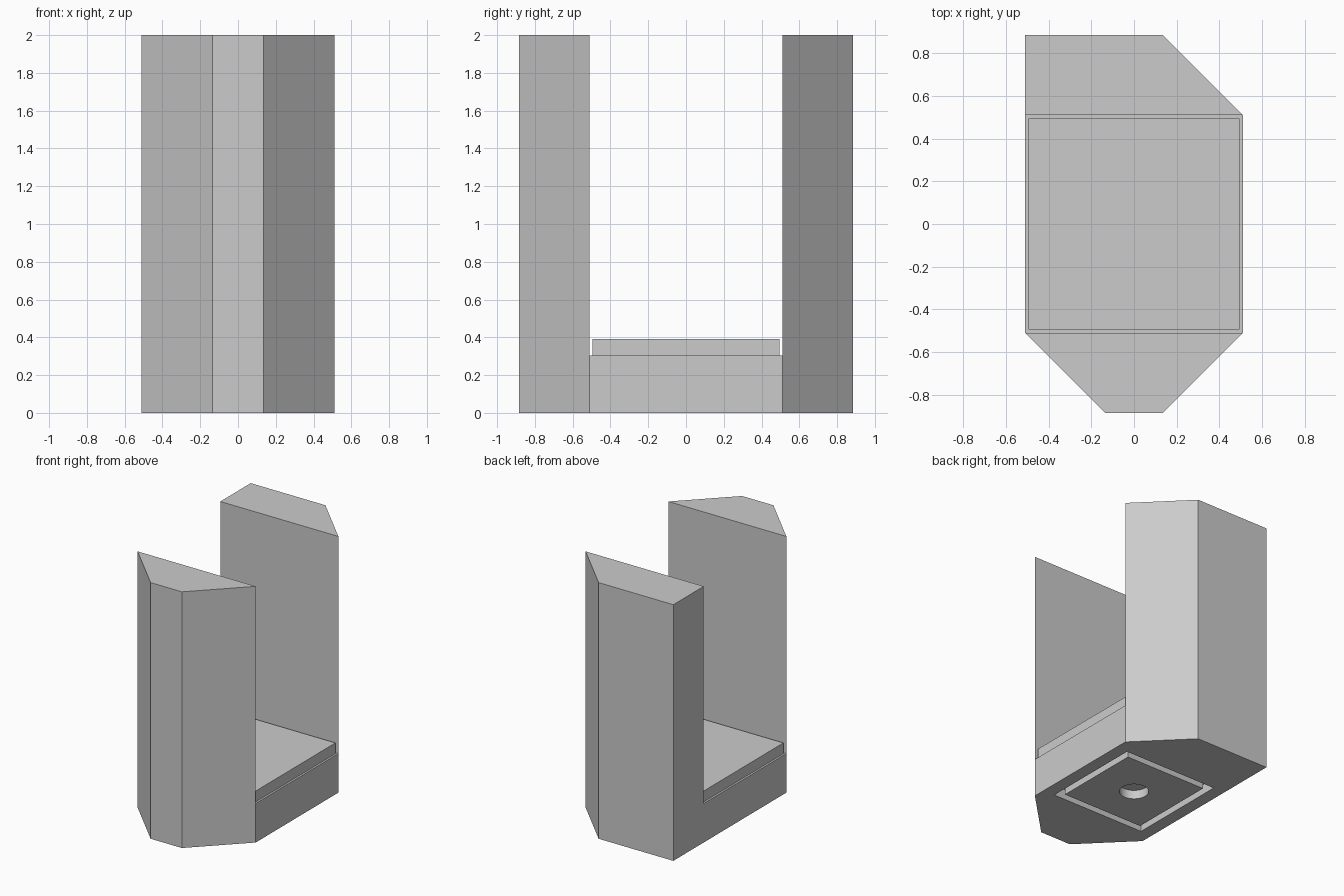
import bpy, bmesh, math

if "Cube" in bpy.data.objects:
    bpy.data.objects.remove(bpy.data.objects["Cube"], do_unlink=True)

grey = bpy.data.materials.new("plain grey")
grey.use_nodes = True
GREY = (0.6, 0.6, 0.6, 1)
grey.diffuse_color = GREY
grey.node_tree.nodes["Principled BSDF"].inputs["Base Color"].default_value = GREY

HALF = 0.51      # half width, and half the gap between the towers
END = 0.885      # half length
FLAT = 0.135     # half width of the front face
DECK = 0.305     # top of the base
GROOVE = 0.08    # depth of the groove underneath


def prism(name, outline, z0, z1):
    """Extrude a counter-clockwise outline from z0 to z1."""
    bm = bmesh.new()
    face = bm.faces.new([bm.verts.new((x, y, z0)) for x, y in outline])
    top = bmesh.ops.extrude_face_region(bm, geom=[face])["geom"]
    verts = [g for g in top if isinstance(g, bmesh.types.BMVert)]
    bmesh.ops.translate(bm, verts=verts, vec=(0, 0, z1 - z0))
    bmesh.ops.recalc_face_normals(bm, faces=bm.faces)
    mesh = bpy.data.meshes.new(name)
    bm.to_mesh(mesh)
    bm.free()
    mesh.materials.append(grey)
    obj = bpy.data.objects.new(name, mesh)
    bpy.context.collection.objects.link(obj)
    return obj


def rect(hx, hy):
    return [(-hx, -hy), (hx, -hy), (hx, hy), (-hx, hy)]


def circle(r, n=48):
    return [(r * math.cos(2 * math.pi * i / n), r * math.sin(2 * math.pi * i / n))
            for i in range(n)]


def cut(target, cutter):
    """Subtract the cutter, then discard it."""
    mod = target.modifiers.new("cut", "BOOLEAN")
    mod.operation = "DIFFERENCE"
    mod.solver = "EXACT"
    mod.object = cutter
    bpy.context.view_layer.objects.active = target
    bpy.ops.object.modifier_apply(modifier=mod.name)
    bpy.data.objects.remove(cutter, do_unlink=True)


# Body: two towers joined by a low base, one back corner left square
footprint = [(-FLAT, -END), (FLAT, -END), (HALF, -HALF), (HALF, HALF),
             (FLAT, END), (-HALF, END), (-HALF, -HALF)]
body = prism("tower_body", footprint, 0, 2)
cut(body, prism("gap_cutter", rect(1, HALF), DECK, 3))
cut(body, prism("recess_cutter", rect(0.41, 0.41), -0.5, GROOVE))

# Raised floor plate between the towers
prism("floor_plate", rect(0.495, 0.495), DECK, 0.39)

# Block inside the recess, leaving a square groove, with a round blind hole
block = prism("underside_block", rect(0.355, 0.355), 0, GROOVE)
cut(block, prism("hole_cutter", circle(0.106), -0.5, 0.07))

# Smooth the round hole, keep all edges sharp
for obj in bpy.context.view_layer.objects:
    obj.select_set(obj == block)
bpy.context.view_layer.objects.active = block
bpy.ops.object.shade_smooth_by_angle(angle=math.radians(30))
